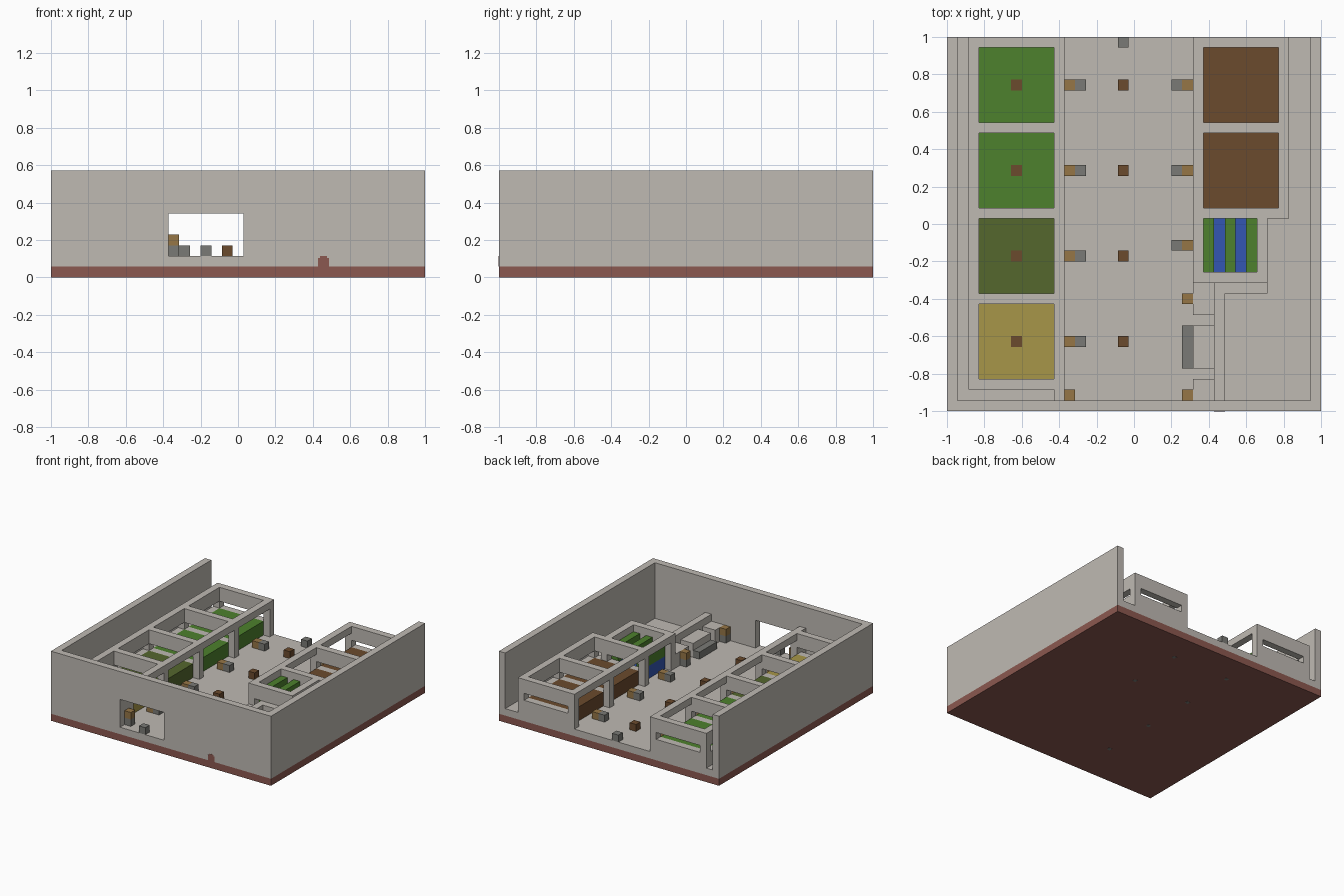
import bpy, bmesh
from mathutils import Vector

cube = bpy.data.objects.get("Cube")
if cube:
    bpy.data.objects.remove(cube, do_unlink=True)

U = 2 / 35  # one building block; positions below count blocks from the front right-hand corner


def material(name, r, g, b):
    m = bpy.data.materials.new(name)
    m.use_nodes = True
    m.diffuse_color = (r, g, b, 1)
    m.node_tree.nodes["Principled BSDF"].inputs["Base Color"].default_value = (r, g, b, 1)
    return m


STONE = material("pale stone", .52, .49, .45)
CLAY = material("red clay", .26, .098, .08)
GREEN = material("leaf green", .075, .22, .026)
OLIVE = material("olive green", .09, .135, .027)
STRAW = material("straw yellow", .386, .305, .065)
BROWN = material("soil brown", .147, .069, .026)
BLUE = material("water blue", .034, .093, .445)
TAN = material("tan wood", .305, .181, .061)
GREY = material("iron grey", .195, .195, .18)


def build(name, mat, boxes):
    """One object from boxes given as (x0, x1, y0, y1, z0, z1) in blocks."""
    bm = bmesh.new()
    for x0, x1, y0, y1, z0, z1 in boxes:
        vs = bmesh.ops.create_cube(bm, size=1)["verts"]
        for v in vs:
            t = v.co + Vector((.5, .5, .5))
            v.co = ((x0 + (x1 - x0) * t.x) * U - 1,
                    (y0 + (y1 - y0) * t.y) * U - 1,
                    (z0 + (z1 - z0) * t.z) * U)
    mesh = bpy.data.meshes.new(name)
    bm.to_mesh(mesh)
    bm.free()
    mesh.materials.append(mat)
    ob = bpy.data.objects.new(name, mesh)
    bpy.context.collection.objects.link(ob)
    return ob


def wall_x(x0, x1, y, z0, z1):
    """Wall running along x, with an opening between heights z0 and z1."""
    parts = [(x0, x0 + 1, y, y + 1, 2, 7), (x1 - 1, x1, y, y + 1, 2, 7),
             (x0 + 1, x1 - 1, y, y + 1, z1, 7)]
    if z0 > 2:
        parts.append((x0 + 1, x1 - 1, y, y + 1, 2, z0))
    return parts


def wall_y(y0, y1, x, z0, z1):
    """The same wall running along y."""
    return [(c, d, a, b, e, f) for a, b, c, d, e, f in wall_x(y0, y1, x, z0, z1)]


def pen(x0, x1, y0, y1, open_side):
    """Walled pen: narrow slots on three sides, open front onto the aisle."""
    parts = wall_x(x0, x1, y0, 4, 5) + wall_x(x0, x1, y1 - 1, 4, 5)
    for x, side in ((x0, -1), (x1 - 1, 1)):
        parts += wall_y(y0, y1, x, *((2, 6) if side == open_side else (4, 5)))
    return parts


# Shell: base, floor, three outer walls and a doorway
build("base_slab", CLAY, [(0, 35, 0, 35, 0, 1)])
build("floor", STONE, [(0, 35, 0, 35, 1, 2)])
build("side_walls", STONE, [(x, x + 1, 0, 35, 2, 10) for x in (0, 34)])
build("front_wall", STONE, [(1, 11, 0, 1, 2, 10), (18, 34, 0, 1, 2, 10), (11, 18, 0, 1, 6, 10)])
build("front_drain", CLAY, [(25, 26, -.02, .5, 1, 1.8), (25.15, 25.85, -.02, .5, 1.8, 2)])

# Crop pens on both sides of the aisle
ROWS = (2, 10, 18, 26)
for i, (y, mat) in enumerate(zip(ROWS, (STRAW, OLIVE, GREEN, GREEN))):
    build(f"west_pen_{i}", STONE, pen(2, 11, y, y + 9, 1))
    build(f"west_crop_{i}", mat, [(3, 10, y + 1, y + 8, 2, 4)])
    build(f"west_crop_peg_{i}", BROWN, [(6, 7, y + 4, y + 5, 2, 4.1)])
build("west_pen_buttress", STONE, [(10, 11, 1, 2, 2, 7)])
for i, y in enumerate(ROWS[2:]):
    build(f"east_pen_{i}", STONE, pen(23, 32, y, y + 9, -1))
    build(f"east_soil_{i}", BROWN, [(24, 31, y + 1, y + 8, 2, 4), (27, 28, y + 4, y + 5, 2, 4.1)])

# Small water pen with raised rows of reeds
build("water_pen", STONE, pen(23, 30, 12, 19, -1))
build("water", BLUE, [(24, 29, 13, 18, 2, 3.8)])
build("reed_rows", GREEN, [(x, x + 1, 13, 18, 3.8, 6) for x in (24, 26, 28)])

# Bent partition and low blocks in the front corner
build("partition", STONE, [(25, 26, 1, 12, 2, 5), (26, 30, 11, 12, 2, 5)])
build("corner_blocks", STONE, [(23, 25, a, b, 2, 4) for a, b in ((1, 3), (4, 8), (9, 12))])
build("long_trough", GREY, [(22, 23, 4, 8, 2, 3)])

# Bins with hoppers along the aisle
WEST = [y + 4 for y in ROWS]
EAST = (15, 22, 30)
build("bins", TAN, [(11, 12, y, y + 1, 2, 3) for y in WEST]
      + [(22, 23, y, y + 1, 2, 3) for y in EAST])
build("hoppers", GREY, [(12, 13, y, y + 1, 2, 3) for y in WEST]
      + [(21, 22, y, y + 1, 2, 3) for y in EAST])
build("hopper_outlets", GREY, [(12.25, 12.75, y + .25, y + .75, -.02, .5) for y in WEST]
      + [(21.25, 21.75, y + .25, y + .75, -.02, .5) for y in EAST[1:]])

# Two-block posts, aisle cubes and doorway cubes
POSTS = ((11, 1), (22, 1), (22, 10))
build("post_feet", GREY, [(x, x + 1, y, y + 1, 2, 3) for x, y in POSTS])
build("post_tops", TAN, [(x, x + 1, y, y + 1, 3, 4) for x, y in POSTS])
build("aisle_cubes", BROWN, [(16, 17, y, y + 1, 2, 3) for y in WEST])
build("doorway_cubes", GREY, [(14, 15, 0, 1, 2, 3), (16, 17, 34, 35, 2, 3)])
